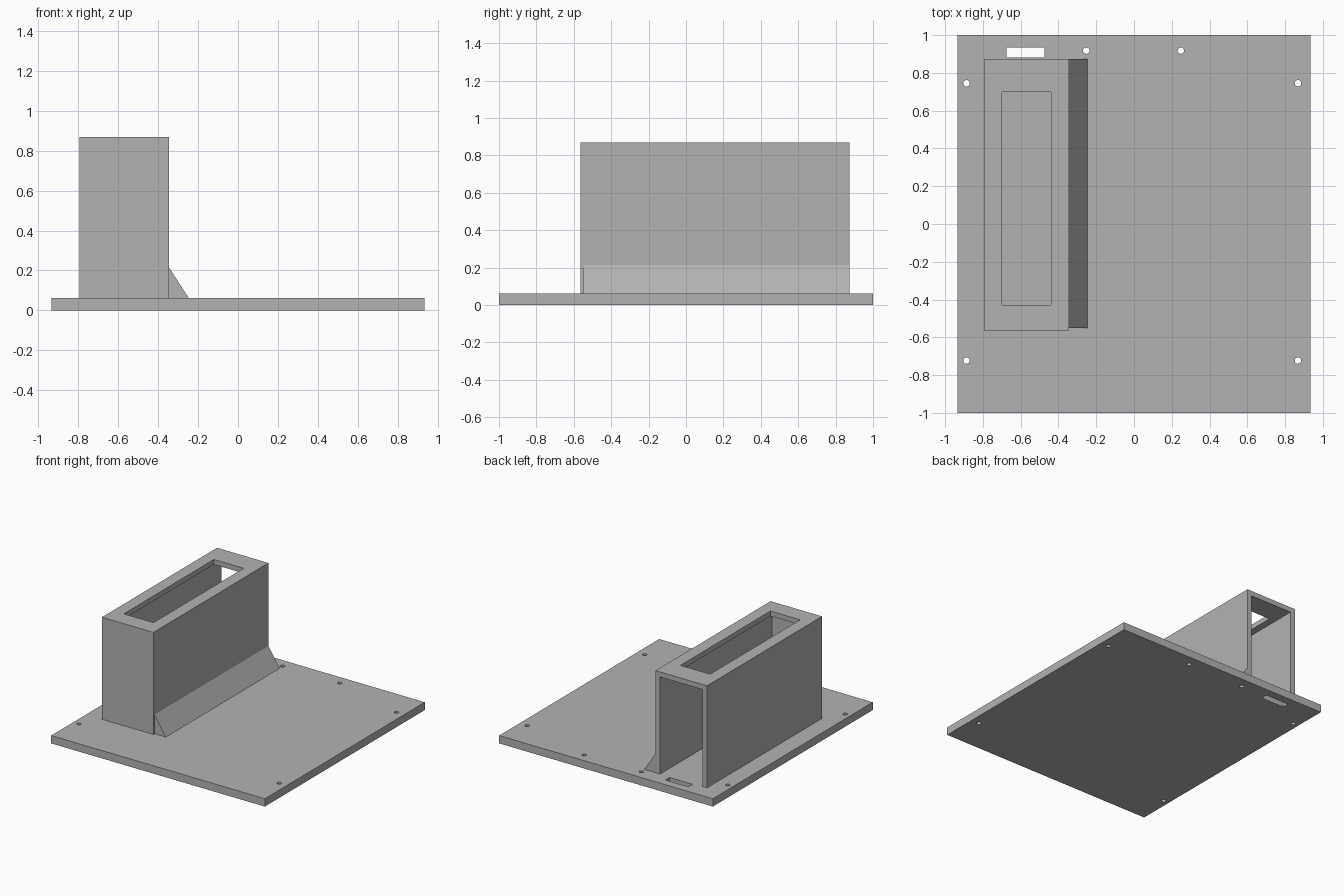
import bpy
import bmesh
from mathutils import Matrix, Vector

cube = bpy.data.objects.get("Cube")
if cube:
    bpy.data.objects.remove(cube, do_unlink=True)

grey = bpy.data.materials.new("plain grey")
grey.use_nodes = True
GREY = (0.45, 0.45, 0.45, 1)
grey.diffuse_color = GREY
grey.node_tree.nodes["Principled BSDF"].inputs["Base Color"].default_value = GREY


def add_box(bm, lo, hi):
    lo, hi = Vector(lo), Vector(hi)
    matrix = Matrix.Translation((lo + hi) / 2) @ Matrix.Diagonal((*(hi - lo), 1))
    bmesh.ops.create_cube(bm, size=1, matrix=matrix)


def finish(bm, name):
    bmesh.ops.recalc_face_normals(bm, faces=bm.faces)
    mesh = bpy.data.meshes.new(name)
    bm.to_mesh(mesh)
    bm.free()
    mesh.materials.append(grey)
    obj = bpy.data.objects.new(name, mesh)
    bpy.context.collection.objects.link(obj)
    return obj


def cut(obj, cutter):
    """Subtract the cutter from the object, then discard the cutter."""
    cutter.hide_render = True
    mod = obj.modifiers.new("cut", "BOOLEAN")
    mod.operation = "DIFFERENCE"
    mod.solver = "EXACT"
    mod.object = cutter
    bpy.context.view_layer.objects.active = obj
    bpy.ops.object.modifier_apply(modifier=mod.name)
    bpy.data.objects.remove(cutter, do_unlink=True)


PLATE_TOP = 0.062
WALL = 0.04
LEFT, RIGHT = -0.795, -0.345
FRONT, BACK = -0.565, 0.873
TOP = 0.87

# Base plate with screw holes and a cable slot
bm = bmesh.new()
add_box(bm, (-0.935, -1, 0), (0.935, 1, PLATE_TOP))
plate = finish(bm, "base_plate")

bm = bmesh.new()
holes = [(x, y) for x in (-0.887, 0.868) for y in (-0.723, 0.745)]
holes += [(-0.253, 0.918), (0.248, 0.918)]
for x, y in holes:
    bmesh.ops.create_cone(bm, cap_ends=True, segments=24, radius1=0.017,
                          radius2=0.017, depth=0.4,
                          matrix=Matrix.Translation((x, y, 0)))
add_box(bm, (-0.675, 0.882, -0.2), (-0.473, 0.934, 0.2))
cut(plate, finish(bm, "plate_cutter"))

# Housing, hollow and open at the back
bm = bmesh.new()
add_box(bm, (LEFT, FRONT, PLATE_TOP), (RIGHT, BACK, TOP))
housing = finish(bm, "housing")

bm = bmesh.new()
add_box(bm, (LEFT + WALL, FRONT + WALL, -0.1), (RIGHT - WALL, BACK + 0.1, TOP - WALL))
cut(housing, finish(bm, "cavity_cutter"))

# Opening in the top of the housing
bm = bmesh.new()
add_box(bm, (-0.7, -0.428, 0.7), (-0.44, 0.698, 1))
cut(housing, finish(bm, "opening_cutter"))

# Sloped brace along the foot of the housing
bm = bmesh.new()
profile = [(RIGHT, PLATE_TOP), (-0.247, PLATE_TOP), (RIGHT, 0.214)]
face = bm.faces.new([bm.verts.new((x, -0.55, z)) for x, z in profile])
side = bmesh.ops.extrude_face_region(bm, geom=[face])
verts = [v for v in side["geom"] if isinstance(v, bmesh.types.BMVert)]
bmesh.ops.translate(bm, vec=(0, BACK + 0.55, 0), verts=verts)
finish(bm, "sloped_brace")
